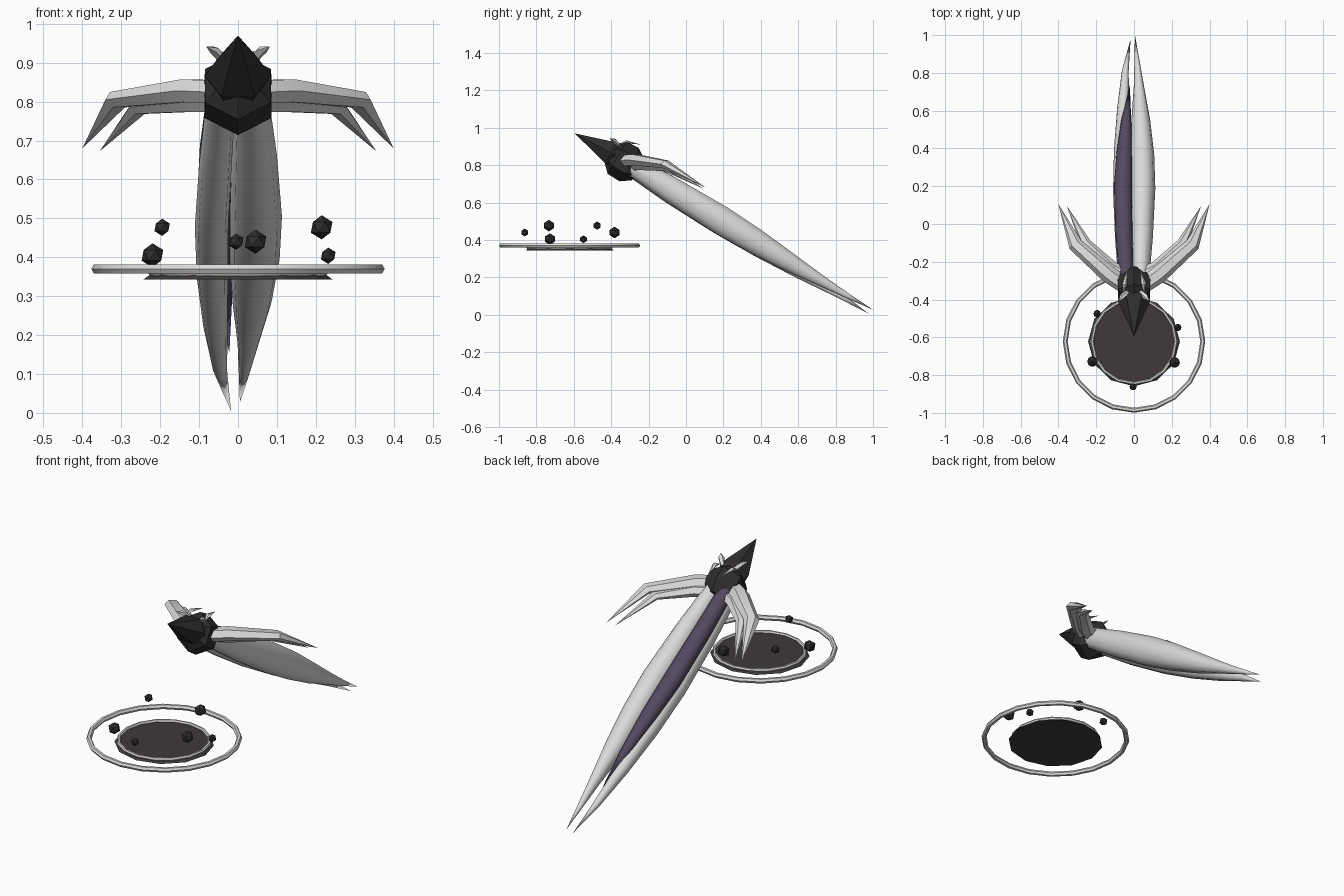
import bpy, bmesh, math
from mathutils import Vector

if "Cube" in bpy.data.objects:
    bpy.data.objects.remove(bpy.data.objects["Cube"])


def material(name, rgb):
    m = bpy.data.materials.new(name)
    m.diffuse_color = (*rgb, 1)
    m.use_nodes = True
    m.node_tree.nodes["Principled BSDF"].inputs["Base Color"].default_value = m.diffuse_color
    return m


PALE = material("pale_shell", (0.70, 0.70, 0.69))
PURPLE = material("dusky_purple", (0.085, 0.066, 0.115))
DARK = material("dark_stone", (0.030, 0.027, 0.026))
DISC = material("warm_charcoal", (0.050, 0.042, 0.040))


def finish(name, bm, mat, smooth=None):
    bmesh.ops.recalc_face_normals(bm, faces=bm.faces)
    me = bpy.data.meshes.new(name)
    bm.to_mesh(me)
    bm.free()
    me.materials.append(mat)
    ob = bpy.data.objects.new(name, me)
    bpy.context.collection.objects.link(ob)
    if smooth:
        bpy.ops.object.select_all(action='DESELECT')
        ob.select_set(True)
        bpy.context.view_layer.objects.active = ob
        bpy.ops.object.shade_smooth_by_angle(angle=math.radians(smooth))
    return ob


def loft(name, stations, mat, sides=8, smooth=40, turn=0.0, side=None, up=None):
    """Skin elliptical sections (centre, half width, half height); zero size makes a point."""
    bm = bmesh.new()
    rings = []
    for i, (c, w, h) in enumerate(stations):
        c = Vector(c)
        if w == 0:
            rings.append([bm.verts.new(c)])
            continue
        if side is None:
            d = Vector(stations[min(i + 1, len(stations) - 1)][0]) - Vector(stations[max(i - 1, 0)][0])
            s = d.cross(Vector((0, 0, 1))).normalized()
            u = s.cross(d).normalized()
        else:
            s, u = side, up
        angles = [turn + math.tau * k / sides for k in range(sides)]
        rings.append([bm.verts.new(c + s * w * math.cos(a) + u * h * math.sin(a)) for a in angles])
    for a, b in zip(rings, rings[1:]):
        for k in range(sides):
            n = (k + 1) % sides
            if len(a) == 1:
                bm.faces.new((a[0], b[n], b[k]))
            elif len(b) == 1:
                bm.faces.new((a[k], a[n], b[0]))
            else:
                bm.faces.new((a[k], a[n], b[n], b[k]))
    for r in (rings[0], rings[-1]):
        if len(r) > 1:
            bm.faces.new(r)
    return finish(name, bm, mat, smooth)


def torus(name, centre, major, minor, segs, sides, mat):
    bm = bmesh.new()
    grid = []
    for i in range(segs):
        a = math.tau * i / segs
        row = []
        for j in range(sides):
            b = math.tau * j / sides
            r = major + minor * math.cos(b)
            row.append(bm.verts.new(Vector(centre) + Vector((r * math.cos(a), r * math.sin(a), minor * math.sin(b)))))
        grid.append(row)
    for i in range(segs):
        for j in range(sides):
            i2, j2 = (i + 1) % segs, (j + 1) % sides
            bm.faces.new((grid[i][j], grid[i2][j], grid[i2][j2], grid[i][j2]))
    return finish(name, bm, mat, 40)


# Long tail petals, placed around a sloping axis
START, END = Vector((0, -0.30, 0.805)), Vector((0, 0.985, 0.015))
AXIS = (END - START).normalized()
SIDE = Vector((1, 0, 0))
UP = SIDE.cross(AXIS).normalized()


def petal(name, rows, mat):
    stations = [(START.lerp(END, t) + SIDE * x + UP * v, w, h) for t, x, v, w, h in rows]
    loft(name, stations, mat, 10, 45, 0.0, SIDE, UP)


petal("right_petal", [
    (0.00, 0.035, 0.00, 0.045, 0.055), (0.18, 0.042, 0.00, 0.058, 0.072),
    (0.38, 0.046, 0.00, 0.067, 0.080), (0.52, 0.043, 0.00, 0.064, 0.072),
    (0.66, 0.036, 0.00, 0.050, 0.054), (0.80, 0.026, 0.005, 0.027, 0.030),
    (0.90, 0.016, 0.010, 0.014, 0.015), (1.005, 0.005, 0.018, 0, 0)], PALE)
petal("lower_left_petal", [
    (0.00, -0.045, -0.015, 0.038, 0.045), (0.18, -0.058, -0.028, 0.042, 0.048),
    (0.38, -0.068, -0.030, 0.043, 0.050), (0.55, -0.066, -0.026, 0.040, 0.045),
    (0.72, -0.058, -0.018, 0.031, 0.034), (0.87, -0.046, -0.010, 0.018, 0.018),
    (1.00, -0.018, -0.012, 0, 0)], PALE)
petal("upper_left_petal", [
    (0.00, -0.040, 0.020, 0.040, 0.040), (0.18, -0.053, 0.028, 0.045, 0.042),
    (0.38, -0.058, 0.030, 0.048, 0.042), (0.52, -0.051, 0.026, 0.041, 0.037),
    (0.66, -0.041, 0.014, 0.026, 0.026), (0.81, -0.022, -0.010, 0, 0)], PURPLE)

# Paired two-bladed wings
for label, s in (("left", -1), ("right", 1)):
    loft(label + "_outer_wing_blade", [
        ((s * 0.06, -0.32, 0.825), 0.042, 0.034), ((s * 0.13, -0.27, 0.828), 0.046, 0.034),
        ((s * 0.31, -0.11, 0.805), 0.038, 0.024), ((s * 0.40, 0.105, 0.68), 0, 0)], PALE, 6, 35)
    loft(label + "_inner_wing_blade", [
        ((s * 0.05, -0.27, 0.80), 0.042, 0.032), ((s * 0.12, -0.235, 0.80), 0.040, 0.030),
        ((s * 0.255, -0.105, 0.785), 0.030, 0.020), ((s * 0.355, 0.095, 0.673), 0, 0)], PALE, 6, 35)
    # Pale shards around the head
    loft(label + "_brow_shard", [
        ((s * 0.035, -0.36, 0.905), 0.012, 0.012), ((s * 0.062, -0.385, 0.932), 0.016, 0.011),
        ((s * 0.082, -0.41, 0.942), 0, 0)], PALE, 5, 35)
    loft(label + "_crown_shard", [
        ((s * 0.055, -0.37, 0.905), 0, 0), ((s * 0.050, -0.32, 0.925), 0.014, 0.008),
        ((s * 0.035, -0.24, 0.91), 0, 0)], PALE, 5, 35)

# Faceted head
HEAD_DIR = Vector((0, -0.86, 0.50)).normalized()
HEAD_UP = SIDE.cross(HEAD_DIR).normalized()
if HEAD_UP.z < 0:
    HEAD_UP = -HEAD_UP
core = Vector((0, -0.33, 0.818))
loft("head_core", [
    (core - HEAD_DIR * 0.085, 0.065, 0.065), (core - HEAD_DIR * 0.03, 0.100, 0.103),
    (core + HEAD_DIR * 0.045, 0.098, 0.100), (core + HEAD_DIR * 0.09, 0.055, 0.055)],
    DARK, 6, None, math.pi / 6, SIDE, HEAD_UP)
# Pointed beak
loft("beak", [
    ((0, -0.375, 0.845), 0.070, 0.065), ((0, -0.405, 0.868), 0.086, 0.072),
    ((0, -0.595, 0.97), 0, 0)], DARK, 6, None, 0, SIDE, HEAD_UP)

# Floating disc and its rings
HUB = (0, -0.622, 0.37)
loft("floating_disc", [
    ((0, HUB[1], 0.343), 0.243, 0.237), ((0, HUB[1], 0.358), 0.222, 0.217)],
    DISC, 12, None, 0, SIDE, Vector((0, 1, 0)))
torus("inner_ring", (0, HUB[1], 0.360), 0.222, 0.009, 16, 6, PALE)
torus("outer_ring", HUB, 0.364, 0.013, 20, 6, PALE)

# Orbiting stones
stones = [(-0.22, -0.728, 0.405, 0.031), (-0.195, -0.475, 0.477, 0.022),
          (-0.005, -0.862, 0.44, 0.021), (0.045, -0.382, 0.44, 0.031),
          (0.215, -0.733, 0.477, 0.031), (0.232, -0.548, 0.404, 0.021)]
for i, (x, y, z, r) in enumerate(stones):
    bm = bmesh.new()
    bmesh.ops.create_icosphere(bm, subdivisions=1, radius=r)
    bmesh.ops.translate(bm, verts=bm.verts, vec=(x, y, z))
    finish("orbiting_stone_%d" % (i + 1), bm, DARK)
